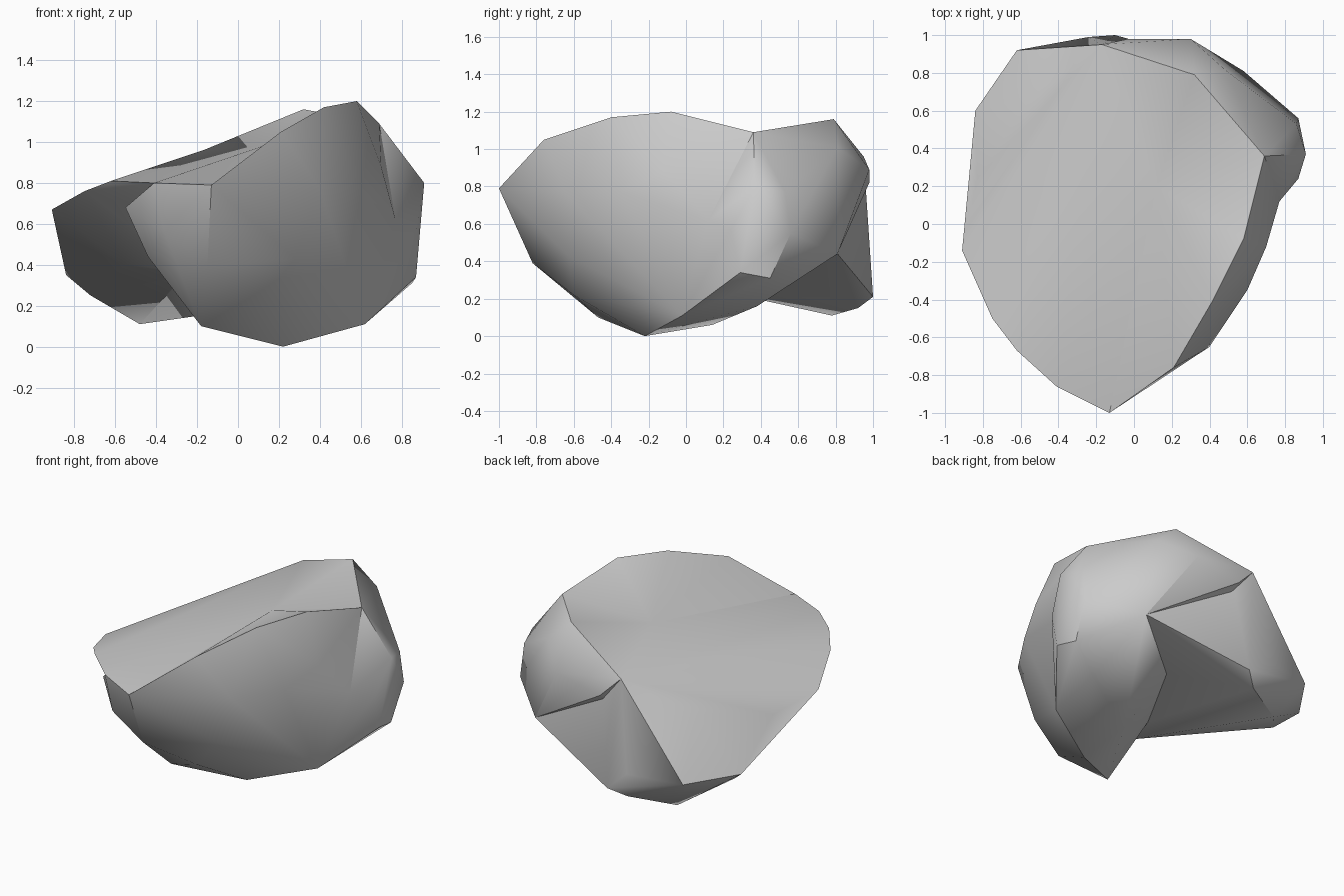
import bpy, bmesh
from mathutils import Vector

if "Cube" in bpy.data.objects:
    bpy.data.objects.remove(bpy.data.objects["Cube"])

# Corners shared by several masses of the boulder
tip, crease, notch, back_right = (-.13, -1, .79), (-.55, .67, .71), (-.07, .92, .55), (.58, .81, .44)
shoulder, flank, heel, nape = (.69, .36, 1.09), (.77, .12, .62), (.65, .38, .16), (.49, .81, 1.01)
toe, brow, lip = (.62, -.02, .11), (-.17, .95, .96), (-.41, -.86, .8)

# Rim of the dished top, and the rest of the main mass
rim = [tip, (.21, -.76, 1.05), (.42, -.4, 1.17), (.58, -.08, 1.2), shoulder,
       (.32, .79, 1.16), (0, .85, 1.09), brow, lip]
back = [nape, (-.03, .98, .82), (.3, .98, .89), back_right]
front = [(.4, -.65, .77), (.6, -.35, .77), (.7, -.12, .88), flank, (.28, -.63, .43), (.11, -.6, .22),
         (-.15, -.82, .39), (-.44, -.62, .44), (-.55, -.68, .68), (-.36, -.85, .56)]
base = [(-.18, -.47, .1), (.22, -.22, 0), toe, heel, (.2, .14, .06)]

# Bulge on the right, and the overhanging lobe on the left
bulge = [(.87, .56, .55), (.86, .53, .77), (.91, .37, .8), (.85, .45, .31), (.87, .29, .34),
         (.87, .24, .57), shoulder, nape, flank, heel, back_right, toe]
lobe = [(-.1, 1, .21), (-.24, .99, .34), (-.62, .92, .34), (-.84, .6, .35), (-.83, .24, .62),
        (-.91, -.14, .67), (-.75, -.5, .76), (-.62, -.67, .81), lip, (-.48, .78, .11),
        (-.2, .92, .15), (-.72, .49, .25), (-.55, -.1, .4), (-.26, -.31, .35),
        crease, notch, back_right, brow, tip]


def faceted_block(name, points, dish_rim=None, dish_point=None):
    """Convex block around the points; optionally dish the area inside a rim."""
    bm = bmesh.new()
    for p in points:
        bm.verts.new(p)
    bmesh.ops.convex_hull(bm, input=list(bm.verts))
    bmesh.ops.delete(bm, geom=[v for v in bm.verts if not v.link_faces], context='VERTS')
    if dish_rim:
        bm.normal_update()
        on_rim = lambda v: any((v.co - Vector(p)).length < 1e-4 for p in dish_rim)
        top = [f for f in bm.faces if f.normal.z > .3 and all(on_rim(v) for v in f.verts)]
        bmesh.ops.delete(bm, geom=top, context='FACES')
        centre = bm.verts.new(dish_point)
        for e in [e for e in bm.edges if e.is_boundary]:
            bm.faces.new((*e.verts, centre))
    bmesh.ops.recalc_face_normals(bm, faces=list(bm.faces))
    mesh = bpy.data.meshes.new(name)
    bm.to_mesh(mesh)
    bm.free()
    ob = bpy.data.objects.new(name, mesh)
    bpy.context.collection.objects.link(ob)
    return ob


boulder = faceted_block("boulder", rim + back + front + base, rim, (.12, .2, .98))
bpy.context.view_layer.objects.active = boulder
boulder.select_set(True)

# Fuse the bulge and the lobe into the main mass
for name, points in (("right_bulge", bulge), ("left_lobe", lobe)):
    part = faceted_block(name, points)
    mod = boulder.modifiers.new(name, 'BOOLEAN')
    mod.operation, mod.solver, mod.object = 'UNION', 'EXACT', part
    bpy.ops.object.modifier_apply(modifier=name)
    bpy.data.objects.remove(part)

bpy.ops.object.shade_smooth_by_angle(angle=0.6)
